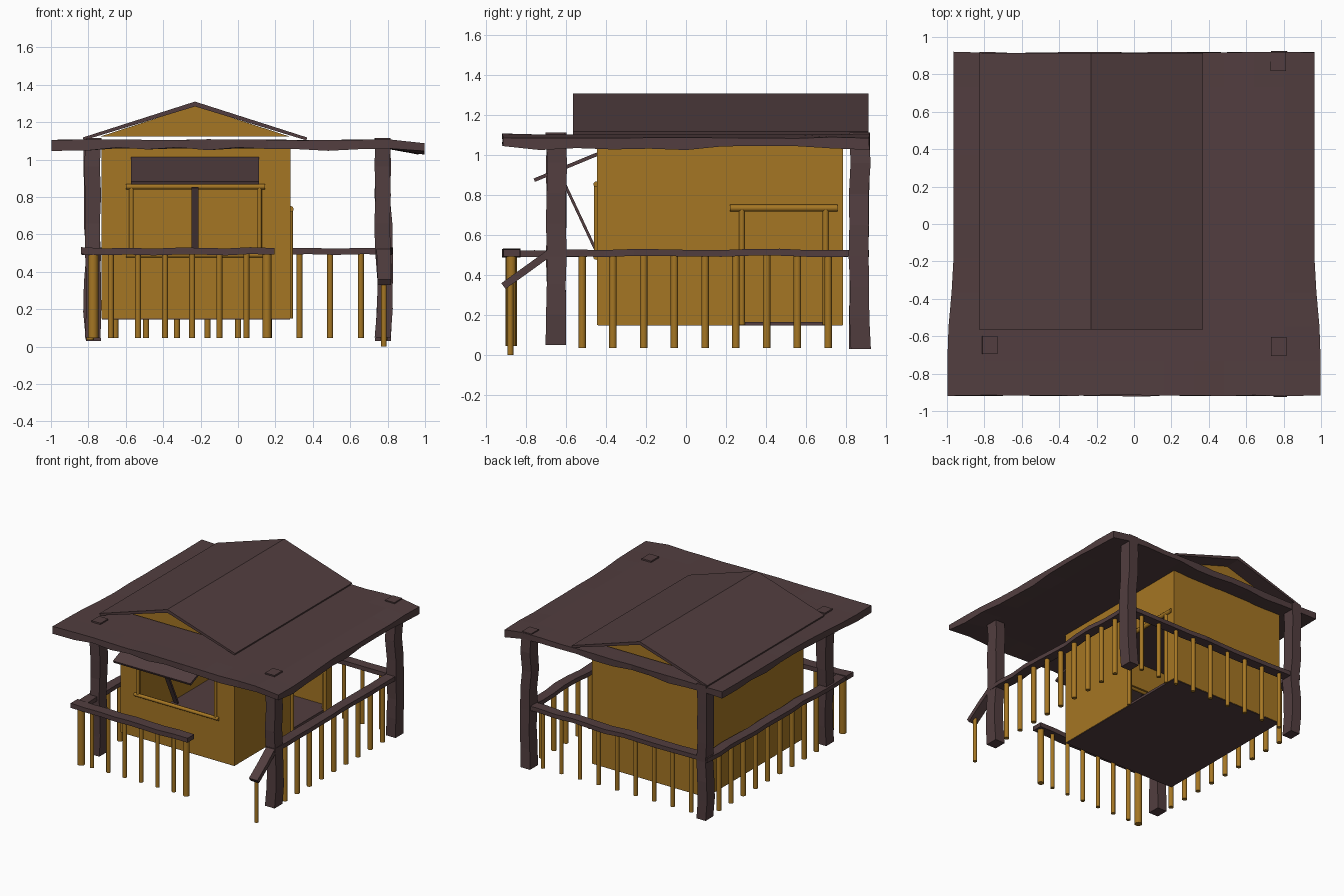
import bpy, bmesh, math, random
from mathutils import Vector

if "Cube" in bpy.data.objects:
    bpy.data.objects.remove(bpy.data.objects["Cube"])

random.seed(7)


def material(name, rgb):
    m = bpy.data.materials.new(name)
    m.diffuse_color = (*rgb, 1)
    m.use_nodes = True
    m.node_tree.nodes["Principled BSDF"].inputs["Base Color"].default_value = m.diffuse_color
    return m


DARK = material("dark_brown_wood", (0.084, 0.048, 0.050))
TAN = material("golden_tan_wood", (0.376, 0.181, 0.017))


def finish(name, bm, mat, smooth=False):
    bmesh.ops.recalc_face_normals(bm, faces=bm.faces)
    me = bpy.data.meshes.new(name)
    bm.to_mesh(me)
    bm.free()
    me.materials.append(mat)
    if smooth:
        for p in me.polygons:
            p.use_smooth = True
        me.set_sharp_from_angle(angle=math.radians(40))
    ob = bpy.data.objects.new(name, me)
    bpy.context.collection.objects.link(ob)
    return ob


def box(name, lo, hi, mat):
    bm = bmesh.new()
    bmesh.ops.create_cube(bm, size=1)
    for v in bm.verts:
        for i in range(3):
            v.co[i] = hi[i] if v.co[i] > 0 else lo[i]
    return finish(name, bm, mat)


def loft(name, a, b, ring, mat, segs=1, jitter=0.0, smooth=False):
    """Sweep a cross-section from a to b; inner rings wobble like rough timber."""
    a, b = Vector(a), Vector(b)
    d = (b - a).normalized()
    up = Vector((0, 1, 0)) if abs(d.z) > 0.9 else Vector((0, 0, 1))
    side = d.cross(up).normalized()
    up = side.cross(d)
    bm = bmesh.new()
    rings = []
    for k in range(segs + 1):
        c = a.lerp(b, k / segs)
        off = side * random.uniform(-jitter, jitter) + up * random.uniform(-jitter, jitter) * 0.6
        s = 1 + random.uniform(-jitter, jitter) * 4
        rings.append([bm.verts.new(c + off + (side * u + up * w) * s) for u, w in ring])
    n = len(ring)
    for r0, r1 in zip(rings, rings[1:]):
        for i in range(n):
            bm.faces.new((r0[i], r0[(i + 1) % n], r1[(i + 1) % n], r1[i]))
    bm.faces.new(rings[0])
    bm.faces.new(rings[-1])
    return finish(name, bm, mat, smooth)


def beam(name, a, b, w, h, segs=1, jitter=0.0):
    w, h = w / 2, h / 2
    return loft(name, a, b, [(-w, -h), (w, -h), (w, h), (-w, h)], DARK, segs, jitter)


def pole(name, a, b, r):
    ring = [(r * math.cos(t * math.tau / 12), r * math.sin(t * math.tau / 12)) for t in range(12)]
    return loft(name, a, b, ring, TAN, smooth=True)


# Rough corner posts
for x in (-0.78, 0.778):
    for y, z0, label in ((-0.65, 0.05, "front"), (0.87, 0.03, "back")):
        beam(f"{label}_post", (x, y, z0), (x, y, 1.115), 0.082, 0.098, 7, 0.010)

# Handrails
beam("front_rail", (-0.84, -0.875, 0.51), (0.195, -0.875, 0.51), 0.085, 0.036, 8, 0.007)
beam("left_rail", (-0.79, -0.91, 0.51), (-0.79, 0.91, 0.51), 0.08, 0.034, 12, 0.007)
beam("right_rail", (0.78, -0.70, 0.51), (0.78, 0.91, 0.51), 0.08, 0.034, 11, 0.007)
beam("back_rail", (-0.82, 0.87, 0.51), (0.82, 0.87, 0.51), 0.08, 0.034, 11, 0.007)
beam("sloped_rail", (0.78, -0.68, 0.515), (0.78, -0.915, 0.345), 0.075, 0.036, 2, 0.004)

# Balusters
for i in range(6):
    x = -0.68 + i * 0.145
    pole("front_baluster", (x, -0.875, 0.045), (x, -0.875, 0.5), 0.016)
for i in range(9):
    y = -0.52 + i * 0.154
    pole("right_baluster", (0.78, y, 0.035), (0.78, y, 0.5), 0.019)
    pole("left_baluster", (-0.79, y, 0.035), (-0.79, y, 0.5), 0.019)
for i in range(9):
    x = -0.655 + i * 0.164
    pole("back_baluster", (x, 0.87, 0.045), (x, 0.87, 0.5), 0.016)
pole("corner_baluster", (-0.775, -0.875, 0.045), (-0.775, -0.875, 0.5), 0.028)
pole("gate_baluster", (0.155, -0.875, 0.045), (0.155, -0.875, 0.5), 0.024)
pole("sloped_rail_baluster", (0.78, -0.88, 0.0), (0.78, -0.88, 0.36), 0.015)

# Hut walls, pieced around the window and doorway
X0, X1, Y0, Y1, Z0, Z1, T = -0.73, 0.28, -0.445, 0.787, 0.15, 1.07, 0.025
WX0, WX1, WZ0, WZ1 = -0.57, 0.115, 0.49, 0.855
DY0, DY1, DZ = 0.28, 0.70, 0.735
box("left_wall", (X0, Y0, Z0), (X0 + T, Y1, Z1), TAN)
box("back_wall", (X0 + T, Y1 - T, Z0), (X1, Y1, Z1), TAN)
box("front_wall_below_window", (X0 + T, Y0, Z0), (X1, Y0 + T, WZ0), TAN)
box("front_wall_above_window", (X0 + T, Y0, WZ1), (X1, Y0 + T, Z1), TAN)
box("front_wall_left", (X0 + T, Y0, WZ0), (WX0, Y0 + T, WZ1), TAN)
box("front_wall_right", (WX1, Y0, WZ0), (X1, Y0 + T, WZ1), TAN)
box("right_wall_front", (X1 - T, Y0 + T, Z0), (X1, DY0, Z1), TAN)
box("right_wall_back", (X1 - T, DY1, Z0), (X1, Y1 - T, Z1), TAN)
box("right_wall_above_door", (X1 - T, DY0, DZ), (X1, DY1, Z1), TAN)
box("floor", (X0 + 0.003, Y0 + 0.003, Z0 - 0.004), (X1 - 0.003, Y1 - 0.003, Z0 + 0.015), DARK)

# Window and door frames
for z in (WZ0, WZ1):
    pole("window_bar", (-0.60, Y0 - 0.005, z), (0.145, Y0 - 0.005, z), 0.014)
for x in (WX0, WX1):
    pole("window_upright", (x, Y0 - 0.005, WZ0), (x, Y0 - 0.005, WZ1), 0.012)
pole("door_lintel", (X1, 0.22, 0.735), (X1, 0.76, 0.735), 0.017)
for y in (DY0, DY1):
    pole("door_upright", (X1, y, Z0), (X1, y, 0.735), 0.015)

# Propped window hatch
beam("window_hatch", (-0.23, Y0, 1.005), (-0.23, -0.76, 0.875), 0.685, 0.018)
beam("hatch_prop", (-0.23, Y0 - 0.005, 0.52), (-0.23, -0.605, 0.85), 0.038, 0.014)

# Flat roof slab with ragged edges, flared toward the front
bm = bmesh.new()
bmesh.ops.create_grid(bm, x_segments=12, y_segments=10, size=1)
ext = bmesh.ops.extrude_face_region(bm, geom=bm.faces[:])
for e in ext["geom"]:
    if isinstance(e, bmesh.types.BMVert):
        e.co.z = 1
for v in bm.verts:
    u, w, top = v.co.x, v.co.y, v.co.z > 0.5
    edge = max(abs(u), abs(w)) > 0.99
    x, y, z = u * 0.965, w * 0.915, 1.104 if top else 1.060
    if abs(u) > 0.99:
        x += math.copysign(0.033 * max(0, min(1, (-0.25 - y) / 0.37)), u)
    if edge:
        z += random.uniform(-0.002, 0.005) if top else random.uniform(-0.016, 0.006)
        if abs(w) > 0.99:
            y += math.copysign(random.uniform(-0.002, 0.006), w)
        if u > 0.99:
            z -= 0.018
    v.co = (x, y, z)
finish("flat_roof", bm, DARK)


def prism(name, profile, y0, y1, mat):
    """Extrude an xz outline along y."""
    bm = bmesh.new()
    f = bm.faces.new([bm.verts.new((x, y0, z)) for x, z in profile])
    ext = bmesh.ops.extrude_face_region(bm, geom=[f])
    for e in ext["geom"]:
        if isinstance(e, bmesh.types.BMVert):
            e.co.y = y1
    finish(name, bm, mat)


# Gable roof and its infill
RX = -0.23
prism("gable_roof", [(RX - 0.60, 1.118), (RX, 1.31), (RX + 0.60, 1.118),
                     (RX + 0.595, 1.103), (RX, 1.284), (RX - 0.595, 1.103)], -0.565, 0.915, DARK)
for y in (Y0, Y1 - T):
    prism("gable_wall", [(RX - 0.51, 1.122), (RX, 1.288), (RX + 0.51, 1.122)], y, y + T, TAN)
